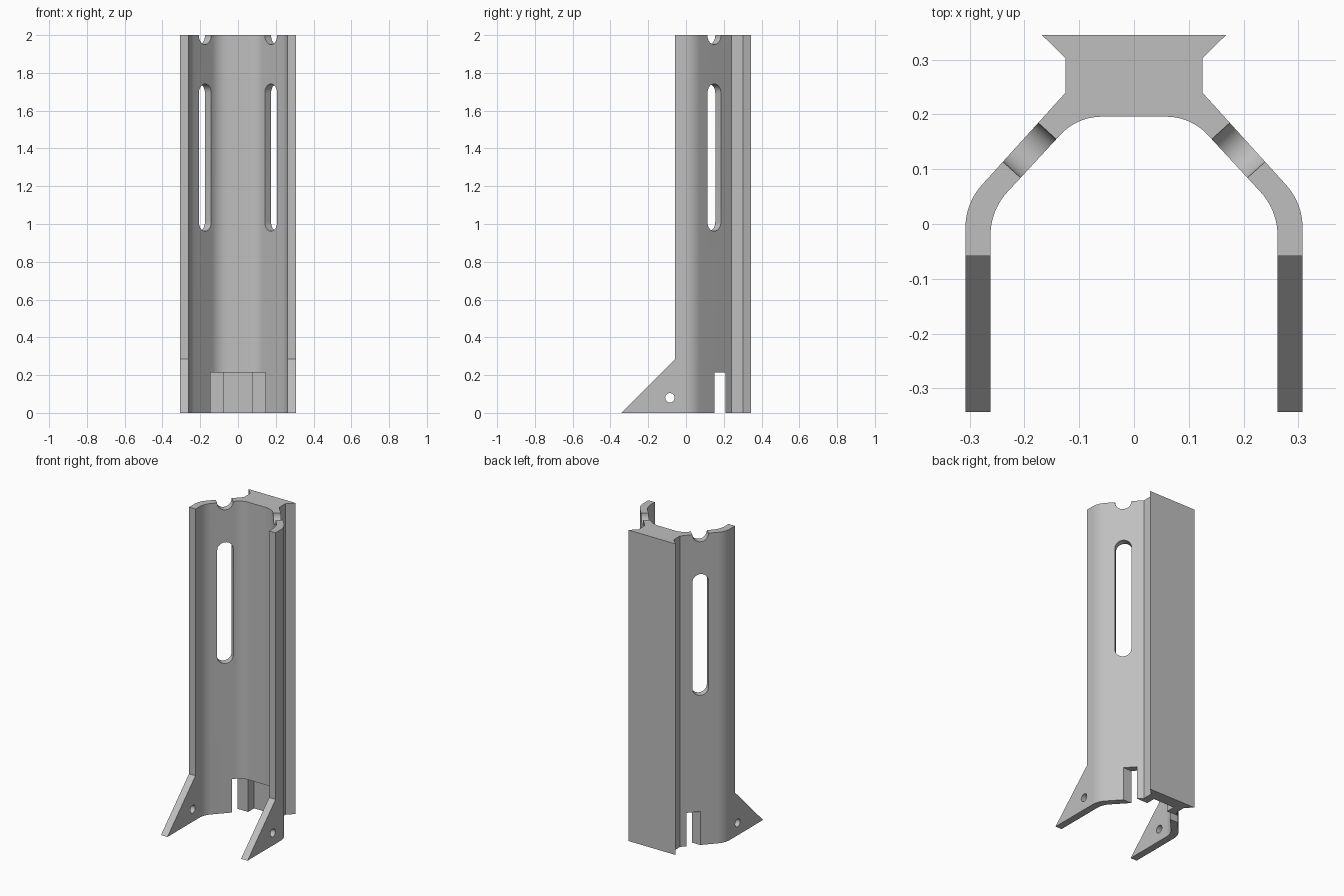
import bpy
import bmesh
import math
from mathutils import Vector, Matrix

old = bpy.data.objects.get("Cube")
if old:
    bpy.data.objects.remove(old, do_unlink=True)

grey = bpy.data.materials.new("light grey")
grey.use_nodes = True
colour = (0.52, 0.52, 0.52, 1)
grey.diffuse_color = colour
grey.node_tree.nodes["Principled BSDF"].inputs["Base Color"].default_value = colour


def fillet(before, corner, after, reach, steps=10):
    """Round a corner with an arc starting `reach` away from it."""
    c = Vector(corner)
    a = (Vector(before) - c).normalized()
    b = (Vector(after) - c).normalized()
    half = a.angle(b) / 2
    radius = reach * math.tan(half)
    centre = c + (a + b).normalized() * reach / math.cos(half)
    start, end = c + a * reach - centre, c + b * reach - centre
    sweep = math.pi - 2 * half
    return [tuple(centre + (start * math.sin(sweep * (1 - i / steps))
                            + end * math.sin(sweep * i / steps)) / math.sin(sweep))
            for i in range(steps + 1)]


def prism(name, outline, depth, matrix=Matrix()):
    """Extrude a flat outline along its local z, then place it."""
    bm = bmesh.new()
    face = bm.faces.new([bm.verts.new((x, y, 0)) for x, y in outline])
    ext = bmesh.ops.extrude_face_region(bm, geom=[face])
    bmesh.ops.translate(bm, vec=(0, 0, depth),
                        verts=[v for v in ext["geom"] if isinstance(v, bmesh.types.BMVert)])
    bmesh.ops.transform(bm, matrix=matrix, verts=bm.verts)
    bmesh.ops.recalc_face_normals(bm, faces=bm.faces)
    mesh = bpy.data.meshes.new(name)
    bm.to_mesh(mesh)
    bm.free()
    obj = bpy.data.objects.new(name, mesh)
    bpy.context.collection.objects.link(obj)
    return obj


def box(x0, x1, y0, y1):
    return [(x0, y0), (x1, y0), (x1, y1), (x0, y1)]


def capsule(radius, half_straight, steps=16):
    """Upright slot outline."""
    pts = []
    for side in (1, -1):
        for i in range(steps + 1):
            a = math.pi * i / steps
            pts.append((side * radius * math.cos(a),
                        side * (half_straight + radius * math.sin(a))))
    return pts


# Channel section: dovetail rail at the back, sloped shoulders, straight side walls
FRONT = -0.345
outer_bend, inner_bend, inner_top = (0.308, 0.038), (0.262, 0.025), (0.104, 0.196)
neck = (0.125, 0.24)
half = [(0.168, 0.345), (0.125, 0.303), neck]
half += fillet(neck, outer_bend, (0.308, FRONT), 0.045)
half += [(0.308, FRONT), (0.262, FRONT)]
half += fillet((0.262, FRONT), inner_bend, inner_top, 0.045)
half += fillet(inner_bend, inner_top, (0, 0.196), 0.045)
section = half + [(-x, y) for x, y in reversed(half)]
bracket = prism("slotted_bracket", section, 2)
bracket.data.materials.append(grey)

cutters = []

# Frame whose local x, y, z become world y, z, x
sideways = Matrix(((0, 0, 1, -1), (1, 0, 0, 0), (0, 1, 0, 0), (0, 0, 0, 1)))

# Front cut leaves a sloped foot at the bottom of each wall
foot_cut = [(-0.058, 0.285), (-0.058, 2.2), (-0.6, 2.2), (-0.6, -0.257)]
cutters.append(prism("foot_cutter", foot_cut, 2, sideways))

# Pin hole through both feet
hole = [(-0.085 + 0.025 * math.cos(i * math.tau / 32),
         0.08 + 0.025 * math.sin(i * math.tau / 32)) for i in range(32)]
cutters.append(prism("pin_hole_cutter", hole, 2, sideways))

# Bottom slit across the shoulders, with a groove into the rail
cutters.append(prism("slit_cutter", box(-0.5, 0.5, 0.15, 0.21), 0.315,
                     Matrix.Translation((0, 0, -0.1))))
cutters.append(prism("groove_cutter", box(-0.075, 0.075, 0.18, 0.27), 0.315,
                     Matrix.Translation((0, 0, -0.1))))

# Long slots in the shoulders and matching notches at the top edge
for side in (1, -1):
    normal = Vector((side * 0.74, 0.67, 0)).normalized()
    up = Vector((0, 0, 1))
    along = up.cross(normal)
    for label, z, straight in (("slot", 1.352, 0.342), ("notch", 2.2, 0.202)):
        place = Matrix((along, up, normal)).transposed().to_4x4()
        place.translation = Vector((side * 0.191, 0.1345, z)) - normal * 0.06
        cutters.append(prism(label + "_cutter", capsule(0.048, straight), 0.12, place))

# Apply the cuts
bpy.context.view_layer.objects.active = bracket
bracket.select_set(True)
for cutter in cutters:
    cutter.hide_render = True
    mod = bracket.modifiers.new(cutter.name, "BOOLEAN")
    mod.operation = "DIFFERENCE"
    mod.solver = "EXACT"
    mod.object = cutter
    bpy.ops.object.modifier_apply(modifier=mod.name)
    bpy.data.objects.remove(cutter, do_unlink=True)

bpy.ops.object.shade_smooth_by_angle(angle=math.radians(25))
